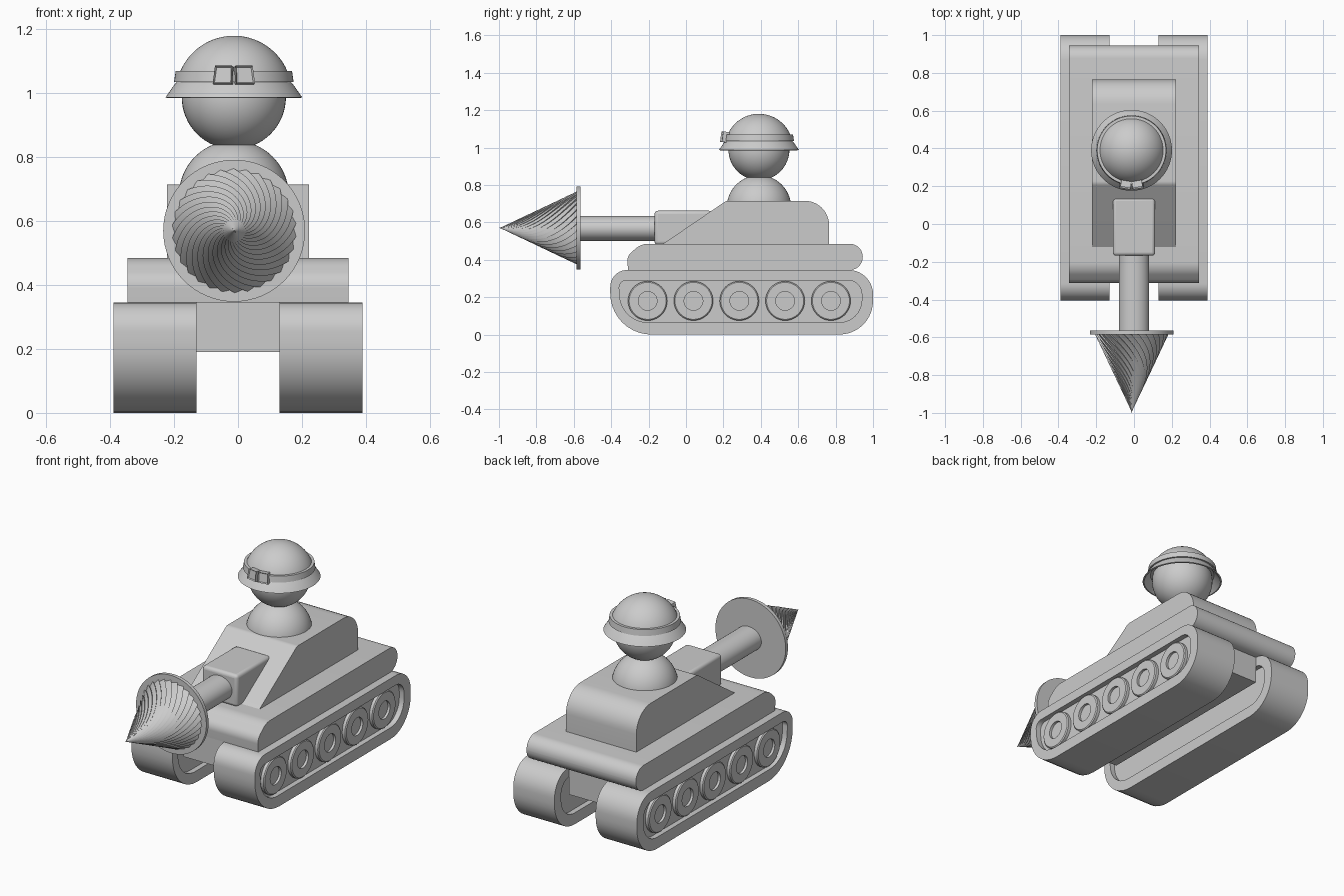
import bpy, bmesh
from math import sin, cos, pi, radians, tan
from mathutils import Vector, Matrix

if "Cube" in bpy.data.objects:
    bpy.data.objects.remove(bpy.data.objects["Cube"])


def finish(name, bm, smooth=30, bevel=0):
    bmesh.ops.remove_doubles(bm, verts=bm.verts, dist=1e-5)
    bmesh.ops.recalc_face_normals(bm, faces=bm.faces)
    me = bpy.data.meshes.new(name)
    bm.to_mesh(me)
    bm.free()
    ob = bpy.data.objects.new(name, me)
    bpy.context.collection.objects.link(ob)
    if bevel:
        m = ob.modifiers.new("bevel", 'BEVEL')
        m.width, m.segments = bevel, 4
    bpy.ops.object.select_all(action='DESELECT')
    ob.select_set(True)
    bpy.context.view_layer.objects.active = ob
    bpy.ops.object.shade_smooth_by_angle(angle=radians(smooth))
    return ob


def rounded(corners, n=10):
    """Polygon corners (y, z, radius) -> points with filleted corners."""
    out = []
    for i, (y, z, r) in enumerate(corners):
        p = Vector((y, z))
        if r == 0:
            out.append(p)
            continue
        a = (Vector(corners[i - 1][:2]) - p).normalized()
        b = (Vector(corners[(i + 1) % len(corners)][:2]) - p).normalized()
        half = a.angle(b) / 2
        c = p + (a + b).normalized() * r / sin(half)
        d0, d1 = p + a * r / tan(half) - c, p + b * r / tan(half) - c
        sweep = d0.angle_signed(d1)
        for k in range(n + 1):
            t = -sweep * k / n
            out.append(c + Matrix.Rotation(t, 2) @ d0)
    return out


def extrude(name, pts, x0, x1, bevel=0):
    bm = bmesh.new()
    f = bm.faces.new([bm.verts.new((x0, *p)) for p in pts])
    new = bmesh.ops.extrude_face_region(bm, geom=[f])["geom"]
    bmesh.ops.translate(bm, vec=(x1 - x0, 0, 0), verts=[v for v in new if isinstance(v, bmesh.types.BMVert)])
    bm.faces.ensure_lookup_table()
    if f.is_valid is False or len([g for g in bm.faces if len(g.verts) == len(pts)]) < 2:
        bm.faces.new([v for v in bm.verts if abs(v.co.x - x0) < 1e-6])
    return finish(name, bm, 30, bevel)


def band(name, outer, inner, x0, x1):
    """Closed loop with a hole; both outlines have equal point counts."""
    bm = bmesh.new()
    rings = [[bm.verts.new((x, *p)) for p in pts]
             for pts, x in ((outer, x0), (outer, x1), (inner, x1), (inner, x0))]
    n = len(outer)
    for a in range(4):
        r, s = rings[a], rings[(a + 1) % 4]
        for i in range(n):
            j = (i + 1) % n
            bm.faces.new((r[i], r[j], s[j], s[i]))
    return finish(name, bm)


def lathe(name, profile, loc, axis='Z', seg=48, closed=False):
    """Spin a profile of (radius, height) around the given axis."""
    bm = bmesh.new()
    vs = [bm.verts.new((r, 0, h)) for r, h in profile]
    pairs = list(zip(vs, vs[1:])) + ([(vs[-1], vs[0])] if closed else [])
    edges = [bm.edges.new(p) for p in pairs]
    bmesh.ops.spin(bm, geom=vs + edges, axis=(0, 0, 1), cent=(0, 0, 0), steps=seg, angle=2 * pi)
    rot = {'Z': Matrix(), 'X': Matrix.Rotation(pi / 2, 4, 'Y'), '-X': Matrix.Rotation(-pi / 2, 4, 'Y'),
           '-Y': Matrix.Rotation(pi / 2, 4, 'X')}[axis]
    bm.transform(Matrix.Translation(loc) @ rot)
    return finish(name, bm)


def arc(r, h, a0, a1, n=20):
    return [(max(0, r * cos(radians(a0 + (a1 - a0) * i / n))), h + r * sin(radians(a0 + (a1 - a0) * i / n)))
            for i in range(n + 1)]


def box(name, lo, hi, bevel=0):
    return extrude(name, [(lo[1], lo[2]), (hi[1], lo[2]), (hi[1], hi[2]), (lo[1], hi[2])], lo[0], hi[0], bevel)


# Tracks: hollow tread loop, recessed side plate and five road wheels per side
outer = rounded([(-.405, .345, .09), (-.405, 0, .22), (1, 0, .18), (1, .345, .13)])
inner = rounded([(-.36, .29, .04), (-.345, .065, .15), (.94, .065, .12), (.94, .29, .075)])
for side, s in (("right", 1), ("left", -1)):
    band(side + "_track_tread", outer, inner, .13 * s, .39 * s)
    extrude(side + "_track_plate", inner, .16 * s, .36 * s)
    for i in range(5):
        lathe(f"{side}_wheel_{i + 1}", [(0, .008), (.05, .008), (.05, .022), (.099, .022), (.105, .017), (.105, -.01)],
              (.36 * s, -.205 + .245 * i, .18), 'X' if s > 0 else '-X', 40)

# Hull: lower body between the tracks, wide deck above, sloped superstructure
box("lower_hull", (-.13, -.305, .19), (.13, .87, .36))
extrude("upper_hull", rounded([(-.31, .345, 0), (-.315, .42, .06), (-.24, .485, .1), (.945, .485, .069),
                               (.945, .345, .069)][::1]), -.345, .345)
extrude("superstructure", rounded([(-.13, .48, 0), (.215, .715, .04), (.765, .715, .13), (.765, .48, 0)]), -.222, .222)

# Drill arm: mount, shaft, flange
box("drill_mount", (-.112, -.168, .48), (.112, .14, .662), .018)
shaft = lathe("drill_shaft", [(0, 0), (.068, 0), (.068, .45), (0, .45)], (0, 0, 0), '-Y')
shaft.scale.x = 1.18
shaft.location = (0, -.13, .567)
CX = -.012
lathe("drill_flange", [(0, 0), (.222, 0), (.222, .02), (0, .02)], (CX, -.565, .57), '-Y', 64)

# Drill bit: cone with twisted saw-tooth flutes
bm = bmesh.new()
arms, sub, rows = 30, 6, 48
rings = []
for k in range(rows):
    t = 1 - k / rows
    ring = []
    for i in range(arms * sub):
        saw = (i % sub) / (sub - 1)
        a = 2 * pi * (i - (.8 if i % sub == 0 else 0)) / (arms * sub) + 2.0 * (1 - t)
        r = .197 * t * (.94 + .06 * saw)
        ring.append(bm.verts.new((CX + r * sin(a), -.58 - .415 * (1 - t), .57 + r * cos(a))))
    rings.append(ring)
tip = bm.verts.new((CX, -1, .57))
n = arms * sub
for a, b in zip(rings, rings[1:]):
    for i in range(n):
        bm.faces.new((a[i], a[(i + 1) % n], b[(i + 1) % n], b[i]))
for i in range(n):
    bm.faces.new((rings[-1][i], rings[-1][(i + 1) % n], tip))
bm.faces.new(rings[0])
finish("drill_bit", bm, 40)

# Driver: shoulders, head, helmet with brim and strap
lathe("driver_shoulders", arc(.172, .68, 90, -20), (-.013, .39, 0))
lathe("driver_head", arc(.163, .988, 90, -90, 32), (-.013, .39, 0))
lathe("helmet", arc(.182, .998, 90, 12) + [(.184, 1.03), (.214, .987), (.206, .985), (.172, 1.025), (.1, 1.03), (0, 1.03)],
      (-.013, .39, 0), seg=64)
lathe("goggle_strap", [(.165, 1.036), (.187, 1.036), (.182, 1.07), (.16, 1.07)], (-.013, .39, 0), seg=64, closed=True)

# Goggles: framed lenses set into their rims
for side, s in (("right", 1), ("left", -1)):
    bm = bmesh.new()
    bmesh.ops.create_cube(bm, size=1)
    bmesh.ops.scale(bm, vec=(.06, .035, .056), verts=bm.verts)
    for v in bm.verts:
        if v.co.x * s > 0 and v.co.z > 0:
            v.co.x -= .006 * s
    front = min(bm.faces, key=lambda f: f.calc_center_median().y)
    bmesh.ops.inset_region(bm, faces=[front], thickness=.006)
    bmesh.ops.translate(bm, vec=(0, .008, 0), verts=front.verts)
    bm.transform(Matrix.Translation((-.013 + .033 * s, .208, 1.056)) @ Matrix.Rotation(radians(10 * s), 4, 'Z')
                 @ Matrix.Rotation(radians(-8), 4, 'X'))
    finish(side + "_goggle", bm)
